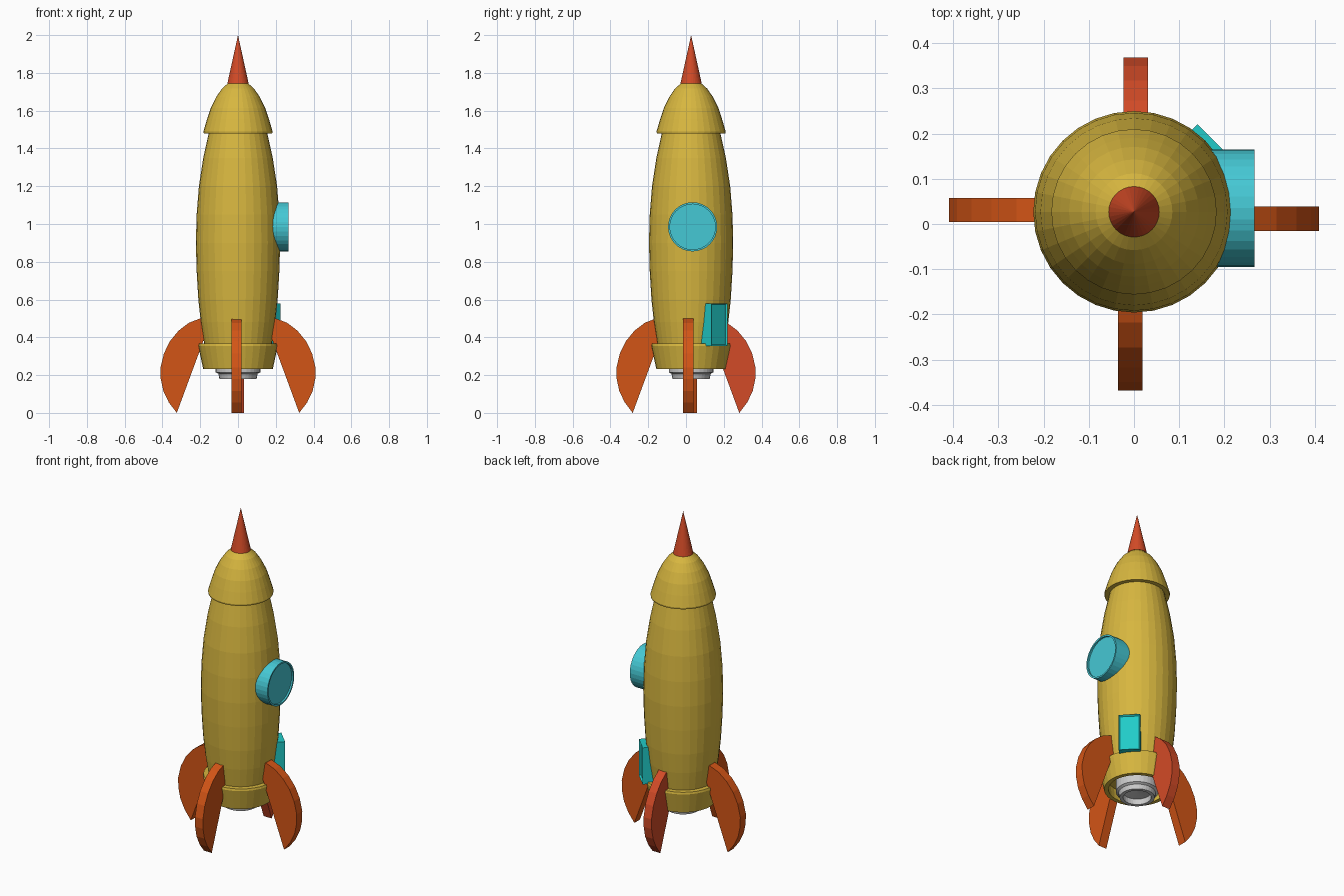
import bpy, bmesh, math
from mathutils import Matrix, Vector

if "Cube" in bpy.data.objects:
    bpy.data.objects.remove(bpy.data.objects["Cube"])

CY = 0.027   # hull axis in y


def material(name, rgb):
    m = bpy.data.materials.new(name)
    m.diffuse_color = (*rgb, 1)
    m.use_nodes = True
    m.node_tree.nodes["Principled BSDF"].inputs["Base Color"].default_value = m.diffuse_color
    return m


YELLOW = material("yellow", (0.68, 0.47, 0.05))
ORANGE = material("orange", (0.65, 0.09, 0.008))
RED = material("red", (0.65, 0.07, 0.02))
CYAN = material("cyan", (0.06, 0.58, 0.66))
TEAL = material("teal", (0.015, 0.6, 0.58))


def finish(bm, name, mat=None, matrix=None):
    bmesh.ops.recalc_face_normals(bm, faces=bm.faces)
    if matrix:
        bm.transform(matrix)
    mesh = bpy.data.meshes.new(name)
    bm.to_mesh(mesh)
    bm.free()
    ob = bpy.data.objects.new(name, mesh)
    bpy.context.collection.objects.link(ob)
    if mat:
        mesh.materials.append(mat)
    return ob


def lathe(name, profile, mat, matrix, steps=32):
    """Spin (radius, height) points around z."""
    bm = bmesh.new()
    verts = [bm.verts.new((r, 0, z)) for r, z in profile]
    edges = [bm.edges.new(p) for p in zip(verts, verts[1:])]
    bmesh.ops.spin(bm, geom=verts + edges, axis=(0, 0, 1), cent=(0, 0, 0),
                   angle=math.tau, steps=steps)
    bmesh.ops.remove_doubles(bm, verts=bm.verts, dist=1e-4)
    return finish(bm, name, mat, matrix)


axis = Matrix.Translation((0, CY, 0))

# Hull
lathe("hull", [(0, 0.30), (0.165, 0.30), (0.179, 0.365), (0.197, 0.48), (0.21, 0.6),
               (0.219, 0.75), (0.223, 0.9), (0.219, 1.05), (0.207, 1.2),
               (0.184, 1.35), (0.153, 1.49), (0, 1.49)], YELLOW, axis)

# Skirt, open underneath
lathe("tail_skirt", [(0.175, 0.367), (0.208, 0.367), (0.211, 0.355), (0.184, 0.232),
                     (0.160, 0.232), (0.165, 0.30)], YELLOW, axis)

# Nose cap with overhanging rim
lathe("nose_cap", [(0, 1.48), (0.181, 1.48), (0.183, 1.49), (0.164, 1.555), (0.144, 1.615),
                   (0.116, 1.672), (0.085, 1.717), (0.05, 1.748), (0, 1.755)], YELLOW, axis)

# Nose spike
lathe("nose_spike", [(0, 1.74), (0.056, 1.745), (0, 2.0)], RED, axis)

# Engine nozzle
lathe("nozzle", [(0.118, 0.305), (0.118, 0.215), (0.104, 0.207), (0.098, 0.18),
                 (0.078, 0.18), (0.078, 0.215), (0, 0.225)], None, axis)

# Porthole, pointing to +x, with slightly sunken glass
port = Matrix.Translation((0, 0.035, 0.985)) @ Matrix.Rotation(math.pi / 2, 4, 'Y')
lathe("porthole", [(0, 0.14), (0.13, 0.14), (0.13, 0.267), (0.12, 0.267),
                   (0.12, 0.257), (0, 0.257)], CYAN, port)

# Hatch, turned 45 degrees, with inset panel
bm = bmesh.new()
bmesh.ops.create_cube(bm, size=1, matrix=Matrix.Diagonal((0.10, 0.12, 0.225, 1)))
front = max(bm.faces, key=lambda f: f.calc_center_median().x)
bmesh.ops.inset_region(bm, faces=[front], thickness=0.01)
bmesh.ops.translate(bm, verts=front.verts, vec=(-0.01, 0, 0))
finish(bm, "hatch", TEAL, Matrix.Translation((0.183, 0.178, 0.4675))
       @ Matrix.Rotation(math.pi / 4, 4, 'Z') @ Matrix.Translation((-0.05, 0, 0)))

# Fins: (outward distance, height) outline, extruded to thickness
FIN = [(0.145, 0.485), (0.20, 0.50), (0.26, 0.477), (0.315, 0.435), (0.36, 0.38),
       (0.392, 0.315), (0.41, 0.24), (0.409, 0.18), (0.395, 0.115), (0.366, 0.055),
       (0.324, 0.0)]


def fin(name, angle, inward, side, mat):
    bm = bmesh.new()
    t = 0.054
    face = bm.faces.new([bm.verts.new((r - inward, -t / 2, z)) for r, z in FIN])
    ext = bmesh.ops.extrude_face_region(bm, geom=[face])
    bmesh.ops.translate(bm, vec=(0, t, 0),
                        verts=[v for v in ext["geom"] if isinstance(v, bmesh.types.BMVert)])
    finish(bm, name, mat, Matrix.Translation(Vector(side))
           @ Matrix.Rotation(math.radians(angle), 4, 'Z'))


fin("right_fin", 0, 0, (0, 0.012, 0), ORANGE)
fin("left_fin", 180, 0, (0, 0.031, 0), ORANGE)
fin("front_fin", 270, 0.042, (-0.008, 0, 0), ORANGE)
fin("back_fin", 90, 0.042, (0.004, 0, 0), RED)
